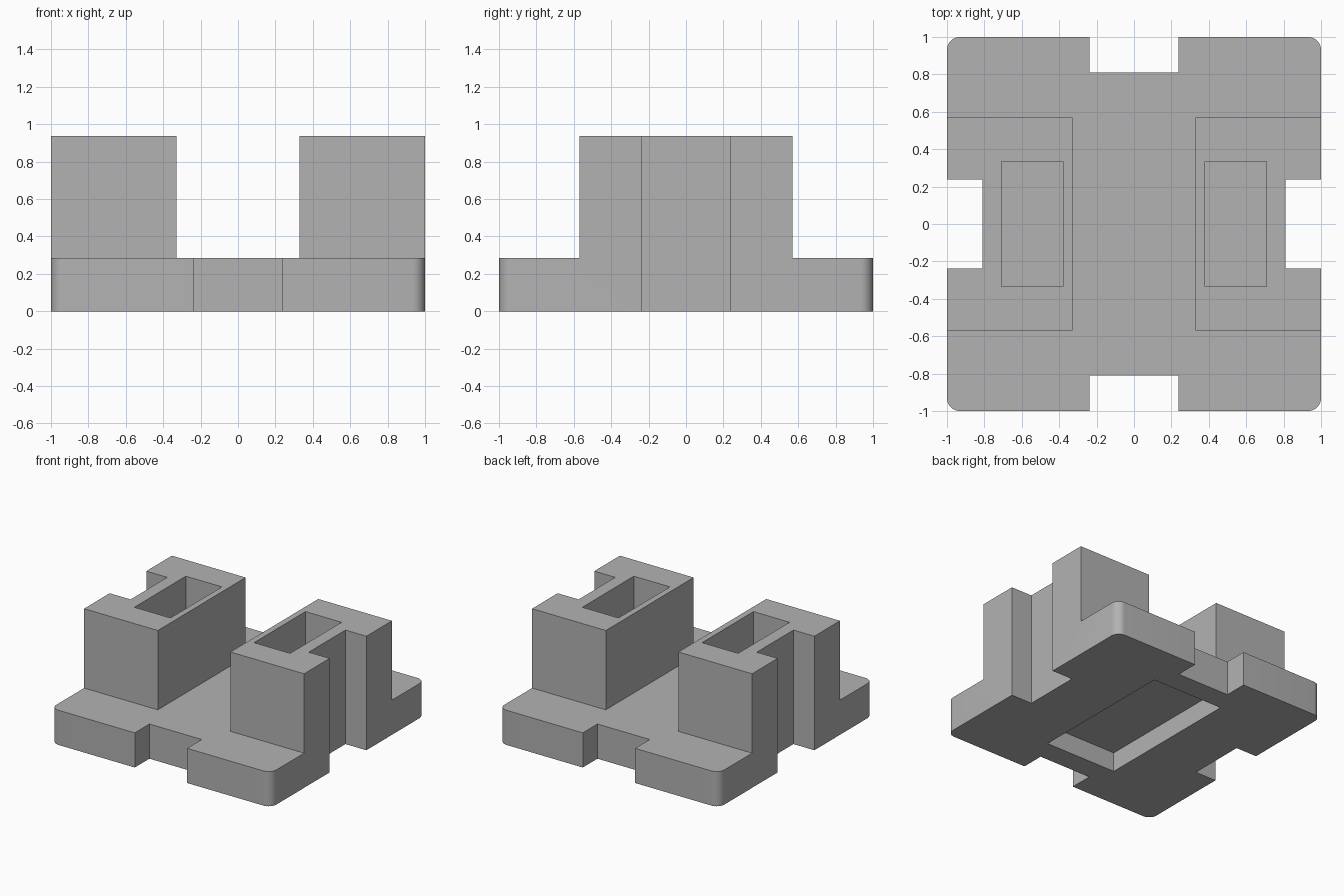
import bpy
import bmesh
import math
from mathutils import Vector

cube = bpy.data.objects.get("Cube")
if cube:
    bpy.data.objects.remove(cube, do_unlink=True)

BASE_TOP, TOP = 0.285, 0.937
NOTCH_HALF, NOTCH_IN = 0.238, 0.81

grey = bpy.data.materials.new("plain grey")
grey.use_nodes = True
colour = (0.45, 0.45, 0.45, 1)
grey.diffuse_color = colour
grey.node_tree.nodes["Principled BSDF"].inputs["Base Color"].default_value = colour


def box(name, low, high, corner=0):
    """Box between two corners, with optional rounded upright edges."""
    low, high = Vector(low), Vector(high)
    bm = bmesh.new()
    bmesh.ops.create_cube(bm, size=1)
    for v in bm.verts:
        v.co = (low + high) / 2 + v.co * (high - low)
    if corner:
        upright = [e for e in bm.edges
                   if abs(e.verts[0].co.z - e.verts[1].co.z) > 0.01]
        bmesh.ops.bevel(bm, geom=upright, offset=corner, segments=8,
                        profile=0.5, affect='EDGES')
    mesh = bpy.data.meshes.new(name)
    bm.to_mesh(mesh)
    bm.free()
    mesh.materials.append(grey)
    obj = bpy.data.objects.new(name, mesh)
    bpy.context.collection.objects.link(obj)
    return obj


def combine(target, tool, operation):
    """Apply a boolean and remove its tool."""
    mod = target.modifiers.new(operation, 'BOOLEAN')
    mod.object, mod.operation, mod.solver = tool, operation, 'EXACT'
    bpy.context.view_layer.objects.active = target
    bpy.ops.object.modifier_apply(modifier=mod.name)
    bpy.data.objects.remove(tool, do_unlink=True)


def sided(x0, x1, s):
    return sorted((x0 * s, x1 * s))


# Base plate with rounded corners
body = box("twin_tower_base", (-1, -1, 0), (1, 1, BASE_TOP), corner=0.07)

# Towers flush with the side edges
for s in (-1, 1):
    a, b = sided(0.33, 1, s)
    combine(body, box("tower", (a, -0.57, 0.2), (b, 0.57, TOP)), 'UNION')

for s in (-1, 1):
    # Full-height side notches and the front and back notches
    a, b = sided(NOTCH_IN, 1.2, s)
    combine(body, box("side_notch", (a, -NOTCH_HALF, -0.1),
                      (b, NOTCH_HALF, 1.1)), 'DIFFERENCE')
    combine(body, box("end_notch", (-NOTCH_HALF, a, -0.1),
                      (NOTCH_HALF, b, 1.1)), 'DIFFERENCE')
    # Pocket in the top of each tower
    a, b = sided(0.38, 0.708, s)
    combine(body, box("tower_pocket", (a, -0.334, BASE_TOP),
                      (b, 0.334, 1.1)), 'DIFFERENCE')

# Shallow recess underneath
combine(body, box("under_recess", (-0.325, -0.625, -0.1),
                  (0.325, 0.625, 0.16)), 'DIFFERENCE')

# Merge flat neighbouring faces
bm = bmesh.new()
bm.from_mesh(body.data)
bmesh.ops.remove_doubles(bm, verts=bm.verts, dist=0.0001)
bmesh.ops.dissolve_limit(bm, angle_limit=math.radians(1),
                         verts=bm.verts, edges=bm.edges)
bm.to_mesh(body.data)
bm.free()

# Smooth corners, sharp everything else
bpy.ops.object.select_all(action='DESELECT')
body.select_set(True)
bpy.context.view_layer.objects.active = body
bpy.ops.object.shade_smooth_by_angle(angle=math.radians(30))
